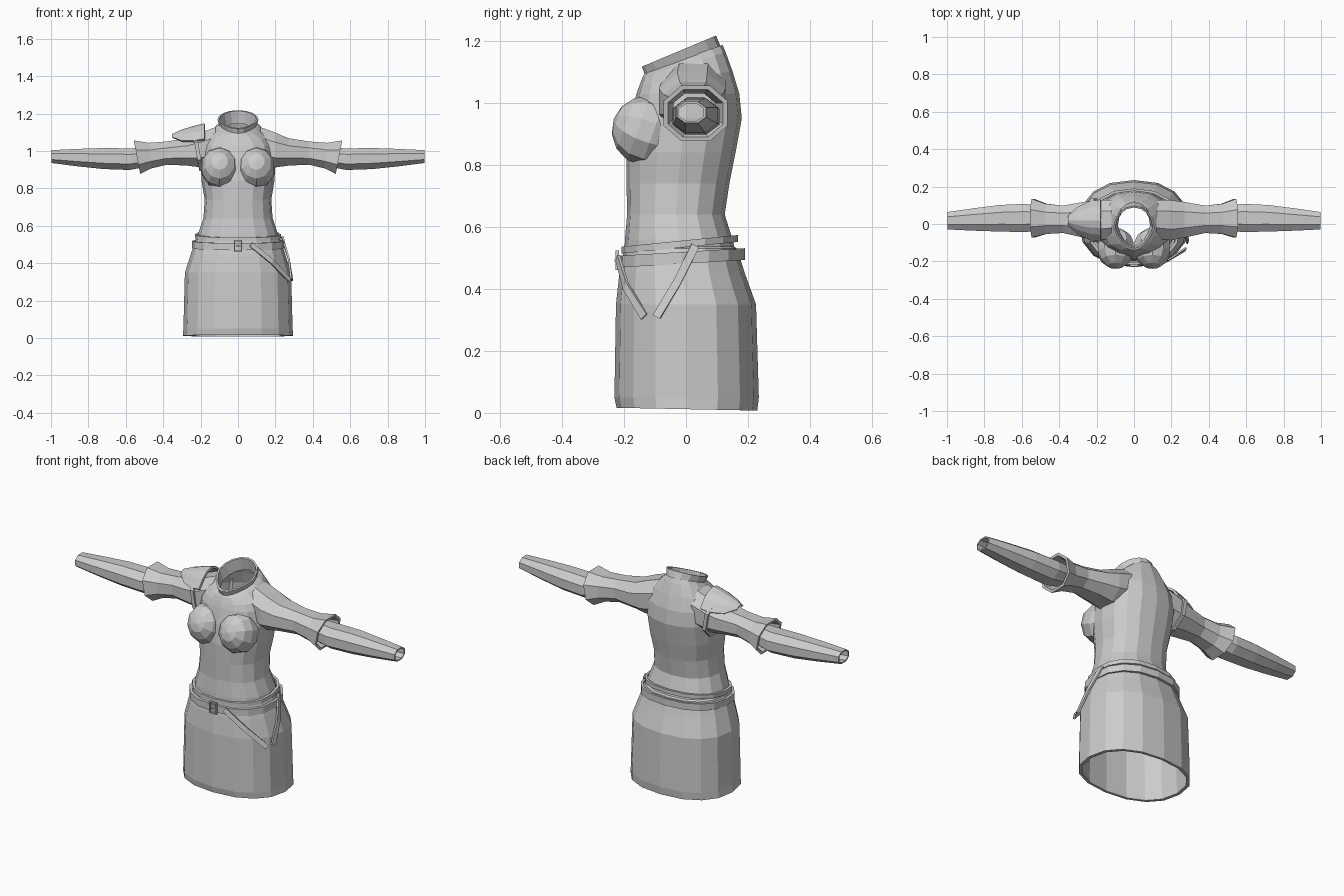
import bpy, bmesh, math
from mathutils import Vector, Matrix

if "Cube" in bpy.data.objects:
    bpy.data.objects.remove(bpy.data.objects["Cube"])

cloth = bpy.data.materials.new("plain_grey")
cloth.use_nodes = True
GREY = (0.6, 0.6, 0.6, 1)
cloth.diffuse_color = GREY
cloth.node_tree.nodes["Principled BSDF"].inputs["Base Color"].default_value = GREY


def finish(name, bm, fix=True):
    if fix:
        bmesh.ops.recalc_face_normals(bm, faces=bm.faces)
    mesh = bpy.data.meshes.new(name)
    bm.to_mesh(mesh)
    bm.free()
    mesh.materials.append(cloth)
    obj = bpy.data.objects.new(name, mesh)
    bpy.context.collection.objects.link(obj)
    return obj


def loft(name, rings, closed=True, loop=False, caps=False):
    """Skin a list of point rings; loop joins the last ring to the first."""
    bm = bmesh.new()
    rows = [[bm.verts.new(p) for p in r] for r in rings]
    n = len(rows[0])
    pairs = list(zip(rows, rows[1:])) + ([(rows[-1], rows[0])] if loop else [])
    for a, b in pairs:
        for i in range(n if closed else n - 1):
            j = (i + 1) % n
            bm.faces.new((a[i], a[j], b[j], b[i]))
    if caps:
        bm.faces.new(rows[0])
        bm.faces.new(rows[-1])
    return finish(name, bm)


def rounded(a, p):
    c, s = math.cos(a), math.sin(a)
    return (math.copysign(abs(c) ** (2 / p), c), math.copysign(abs(s) ** (2 / p), s))


def ring_z(z, hx, y0, y1, tilt=0, pinch=0, n=16, p=2.3):
    """Horizontal body section; pinch narrows the front to a point."""
    pts = []
    for i in range(n):
        c, s = rounded(math.tau * i / n - math.pi / 2, p)
        y = (y0 + y1) / 2 + s * (y1 - y0) / 2
        x = c * hx * (1 + pinch * min(s, 0))
        pts.append((x, y, z + tilt * y))
    return pts


def ring_x(side, x, y0, y1, z0, z1, lean=0, n=8):
    """Sleeve section; lean slides the top outwards."""
    pts = []
    for i in range(n):
        c, s = rounded(math.tau * (i + 0.5) / n, 2.2)
        dz = s * (z1 - z0) / 2
        pts.append((side * (x + lean * dz), (y0 + y1) / 2 + c * (y1 - y0) / 2 * 1.05,
                    (z0 + z1) / 2 + dz * 1.05))
    return pts


# Bodice running up into the pointed collar, folded inside at the rim
loft("bodice", [
    ring_z(0.50, 0.222, -0.20, 0.165),
    ring_z(0.56, 0.212, -0.197, 0.15),
    ring_z(0.64, 0.185, -0.19, 0.125),
    ring_z(0.74, 0.178, -0.192, 0.14),
    ring_z(0.84, 0.195, -0.193, 0.16),
    ring_z(0.95, 0.20, -0.18, 0.18),
    ring_z(1.03, 0.19, -0.16, 0.172),
    ring_z(1.08, 0.165, -0.15, 0.15, 0.15),
    ring_z(1.125, 0.12, -0.14, 0.128, 0.3, 0.1),
    ring_z(1.145, 0.097, -0.132, 0.118, 0.36, 0.3, p=2),
])
loft("collar", [
    ring_z(1.13, 0.097, -0.13, 0.116, 0.36, 0.25, p=2),
    ring_z(1.177, 0.11, -0.142, 0.097, 0.42, 0.3, p=2),
    ring_z(1.177, 0.10, -0.13, 0.088, 0.42, 0.3, p=2),
    ring_z(1.11, 0.086, -0.118, 0.1, 0.36, 0.25, p=2),
])

# Skirt with a turned hem and an inner wall
loft("skirt", [
    ring_z(0.54, 0.21, -0.19, 0.15),
    ring_z(0.53, 0.226, -0.2, 0.165),
    ring_z(0.45, 0.252, -0.215, 0.19),
    ring_z(0.35, 0.284, -0.226, 0.226),
    ring_z(0.05, 0.292, -0.231, 0.235),
    ring_z(0.012, 0.295, -0.224, 0.23, -0.02),
    ring_z(0.012, 0.277, -0.21, 0.215, -0.02),
    ring_z(0.05, 0.277, -0.215, 0.218),
    ring_z(0.35, 0.268, -0.21, 0.21),
    ring_z(0.52, 0.212, -0.188, 0.152),
])


# Belts: closed bands around the hips
def band(name, z, height, hx, y0, y1, tilt, t=0.014):
    spans = [(z, 0), (z + height, 0), (z + height, t), (z, t)]
    loft(name, [ring_z(h, hx - d, y0 + d, y1 - d, tilt) for h, d in spans], loop=True)


band("upper_belt", 0.535, 0.022, 0.23, -0.208, 0.168, 0.1)
band("lower_belt", 0.482, 0.038, 0.247, -0.22, 0.19, 0.06)


# Bust cups
for side, word in ((1, "left"), (-1, "right")):
    bm = bmesh.new()
    bmesh.ops.create_uvsphere(bm, u_segments=10, v_segments=7, radius=1)
    bmesh.ops.transform(bm, verts=bm.verts, matrix=(
        Matrix.Translation((side * 0.098, -0.13, 0.91))
        @ Matrix.Diagonal((0.103, 0.11, 0.112, 1))
        @ Matrix.Rotation(math.radians(70), 4, 'X')))
    finish(word + "_bust_cup", bm)

    # Upper sleeve with a flared, hollow cuff
    loft(word + "_upper_sleeve", [ring_x(side, *r) for r in (
        (0.12, -0.08, 0.13, 0.92, 1.13),
        (0.20, -0.09, 0.13, 0.91, 1.10),
        (0.27, -0.075, 0.12, 0.92, 1.07),
        (0.38, -0.05, 0.10, 0.925, 1.052),
        (0.47, -0.055, 0.11, 0.905, 1.045, 0.1),
        (0.54, -0.075, 0.137, 0.875, 1.058, 0.2),
        (0.54, -0.06, 0.122, 0.888, 1.045, 0.2),
        (0.47, -0.042, 0.097, 0.918, 1.032, 0.1))])

    # Forearm sleeve, hollow at the wrist
    loft(word + "_lower_sleeve", [ring_x(side, *r) for r in (
        (0.46, -0.03, 0.09, 0.92, 1.02),
        (0.58, -0.045, 0.11, 0.897, 1.015),
        (0.72, -0.042, 0.103, 0.902, 1.017),
        (0.86, -0.037, 0.085, 0.917, 1.012),
        (0.998, -0.03, 0.065, 0.935, 1.005),
        (0.998, -0.023, 0.058, 0.942, 0.998),
        (0.86, -0.028, 0.076, 0.925, 1.003),
        (0.58, -0.035, 0.1, 0.907, 1.005))])

# Armhole strap that holds the shoulder plate
loft("armhole_strap", [ring_x(-1, x, -0.1 + d, 0.14 - d, 0.89 + d, 1.108 - d, 0.18)
                       for x, d in ((0.205, 0), (0.225, 0), (0.225, 0.012), (0.205, 0.012))],
     loop=True)

# Shoulder plate: arched rows narrowing to the outer tip
rows = []
for x, w, top, edge in ((-0.178, 0.108, 1.142, 1.062), (-0.235, 0.1, 1.128, 1.052),
                        (-0.3, 0.068, 1.108, 1.052), (-0.35, 0.022, 1.085, 1.072)):
    us = [i / 3 - 1 for i in range(7)]
    rows.append([(x, 0.018 + w * u, edge + (top - edge) * (1 - u * u)) for u in us])
plate = loft("shoulder_plate", rows, closed=False)
solid = plate.modifiers.new("thickness", 'SOLIDIFY')
solid.thickness = 0.012
solid.offset = 0


# Hanging straps on the left hip
def strap(name, path, w=0.013, t=0.005):
    path = [Vector(p) for p in path]
    sections = []
    for i, p in enumerate(path):
        along = path[min(i + 1, len(path) - 1)] - path[max(i - 1, 0)]
        out = Vector((p.x, p.y, 0)).normalized()
        across = along.cross(out).normalized()
        sections.append([p + across * w * a + out * t * b
                         for a, b in ((-1, -1), (1, -1), (1, 1), (-1, 1))])
    loft(name, sections, caps=True)


strap("front_hanging_strap", [(0.07, -0.22, 0.50), (0.18, -0.195, 0.41), (0.275, -0.135, 0.31)])
strap("side_hanging_strap", [(0.236, 0.03, 0.54), (0.272, -0.03, 0.42), (0.287, -0.095, 0.31)])


# Buckle: square frame of four bars with a prong
def box(name, centre, size):
    bm = bmesh.new()
    bmesh.ops.create_cube(bm, size=1)
    bmesh.ops.transform(bm, verts=bm.verts,
                        matrix=Matrix.Translation(centre) @ Matrix.Diagonal((*size, 1)))
    finish(name, bm)


for s, word in ((-1, "low"), (1, "high")):
    box("buckle_bar_" + word, (0, -0.222, 0.492 + s * 0.028), (0.044, 0.012, 0.007))
    box("buckle_post_" + word, (s * 0.019, -0.222, 0.492), (0.007, 0.012, 0.06))
box("buckle_prong", (0.006, -0.226, 0.492), (0.036, 0.008, 0.007))
